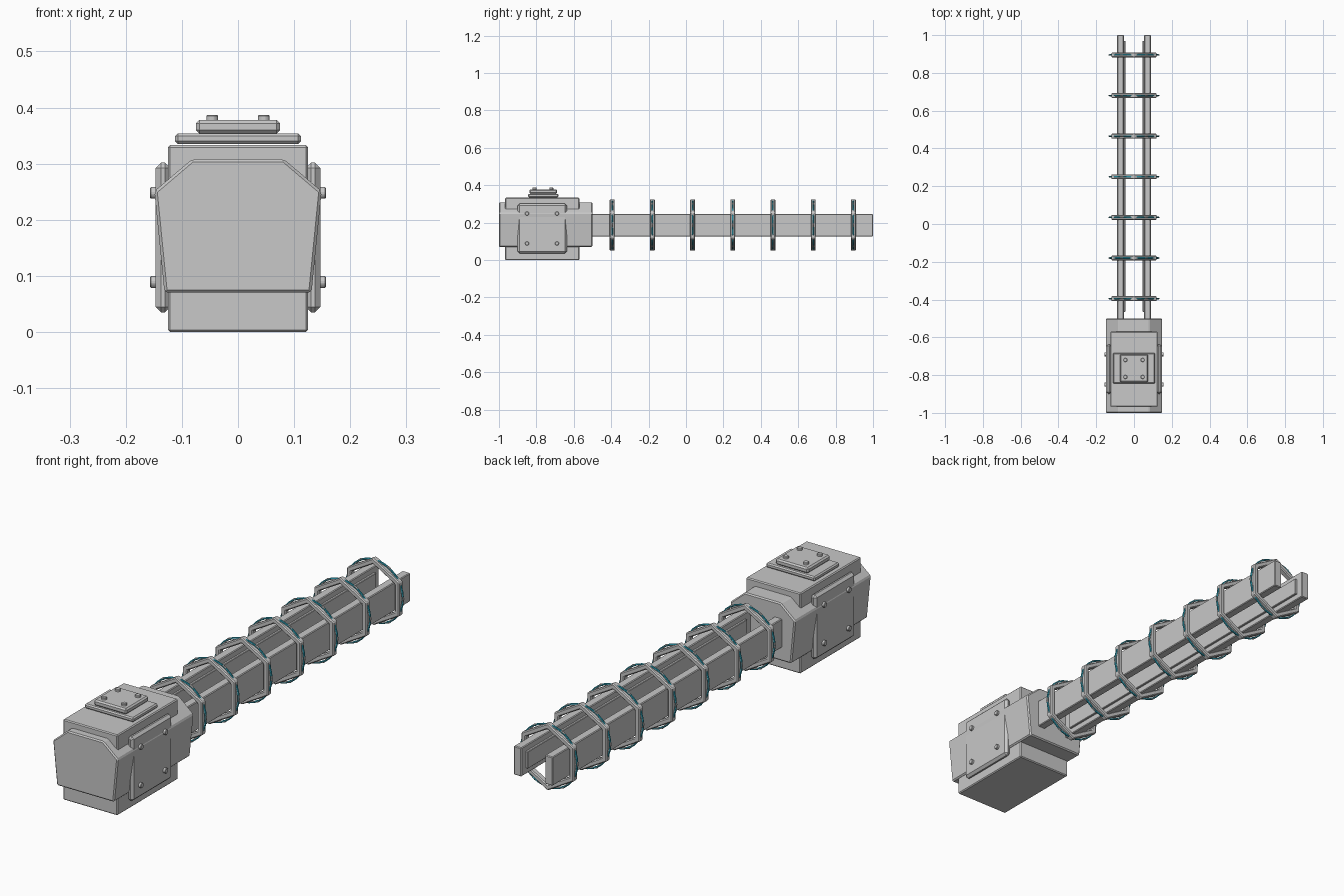
import bpy, math
from mathutils import Matrix

cube = bpy.data.objects.get("Cube")
if cube:
    bpy.data.objects.remove(cube, do_unlink=True)


def material(name, rgb):
    m = bpy.data.materials.new(name)
    m.use_nodes = True
    m.diffuse_color = (*rgb, 1)
    m.node_tree.nodes["Principled BSDF"].inputs["Base Color"].default_value = (*rgb, 1)
    return m


GREY = material("grey metal", (0.58, 0.58, 0.58))
TEAL = material("teal glow", (0.03, 0.42, 0.56))


def finish(ob, name, mat, bevel=0):
    """Name, colour and chamfer a part."""
    ob.name = ob.data.name = name
    ob.data.materials.clear()
    ob.data.materials.append(mat)
    if bevel:
        mod = ob.modifiers.new("chamfer", "BEVEL")
        mod.width, mod.segments = bevel, 1
        mod.limit_method, mod.angle_limit = "ANGLE", math.radians(30)
    return ob


def box(name, x, y, z, bevel):
    """Box spanning the given (low, high) ranges."""
    bpy.ops.mesh.primitive_cube_add(size=1)
    ob = bpy.context.object
    spans = (x, y, z)
    ob.data.transform(Matrix.Translation([sum(s) / 2 for s in spans])
                      @ Matrix.Diagonal([abs(s[1] - s[0]) for s in spans] + [1]))
    return finish(ob, name, GREY, bevel)


def prism(name, loop, y0, y1, bevel, hole=None):
    """Extrude an x-z outline along y, optionally leaving a matching hole."""
    n = len(loop)
    if hole:
        verts = [(x, y, z) for y in (y0, y1) for ring in (loop, hole) for x, z in ring]
        order = [0, n, 3 * n, 2 * n]      # outer front, inner front, inner back, outer back
        faces = [(a + i, a + (i + 1) % n, b + (i + 1) % n, b + i)
                 for a, b in zip(order, order[1:] + order[:1]) for i in range(n)]
    else:
        verts = [(x, y, z) for y in (y0, y1) for x, z in loop]
        faces = [(i, (i + 1) % n, n + (i + 1) % n, n + i) for i in range(n)]
        faces += [tuple(range(n))[::-1], tuple(range(n, 2 * n))]
    me = bpy.data.meshes.new(name)
    me.from_pydata(verts, [], faces)
    ob = bpy.data.objects.new(name, me)
    bpy.context.collection.objects.link(ob)
    bpy.context.view_layer.objects.active = ob
    bpy.ops.object.select_all(action="DESELECT")
    ob.select_set(True)
    bpy.ops.object.mode_set(mode="EDIT")
    bpy.ops.mesh.select_all(action="SELECT")
    bpy.ops.mesh.normals_make_consistent(inside=False)
    bpy.ops.object.mode_set(mode="OBJECT")
    return finish(ob, name, GREY, bevel)


def bolt(name, centre, rotation):
    bpy.ops.mesh.primitive_cylinder_add(vertices=10, radius=0.011, depth=0.03,
                                        location=centre, rotation=rotation)
    return finish(bpy.context.object, name, GREY, 0.002)


def coil(name, mat, y, z, sides, section, radius, thickness):
    bpy.ops.mesh.primitive_torus_add(major_segments=sides, minor_segments=section,
                                     major_radius=radius, minor_radius=thickness,
                                     location=(0, y, z), rotation=(math.pi / 2, 0, 0))
    return finish(bpy.context.object, name, mat)


# Housing: upright core block and the faceted shell around it
box("housing_core", (-0.125, 0.125), (-0.967, -0.57), (0, 0.333), 0.004)
half = [(0.131, 0.07), (0.149, 0.251), (0.082, 0.308)]
prism("housing_shell", half + [(-x, z) for x, z in reversed(half)], -1, -0.5, 0.005)

# Stepped hatch on the roof
box("hatch_base", (-0.112, 0.112), (-0.845, -0.682), (0.335, 0.354), 0.005)
box("hatch_lid", (-0.075, 0.075), (-0.838, -0.69), (0.354, 0.378), 0.006)
for x in (-0.046, 0.046):
    for y in (-0.81, -0.72):
        bolt("hatch_bolt", (x, y, 0.372), (0, 0, 0))

# Side panels with bolts, and the two rails with inner strips
for side, s in (("left", 1), ("right", -1)):
    box(side + "_panel", (s * 0.12, s * 0.147), (-0.9, -0.637), (0.035, 0.302), 0.01)
    for y in (-0.85, -0.69):
        for z in (0.089, 0.248):
            bolt(side + "_panel_bolt", (s * 0.142, y, z), (0, math.pi / 2, 0))
    box(side + "_rail", (s * 0.054, s * 0.089), (-0.53, 1), (0.126, 0.245), 0.003)
    box(side + "_rail_strip", (s * 0.045, s * 0.06), (-0.465, 0.97), (0.15, 0.221), 0.002)

# Hexagonal bands, each with a faceted hoop and a thin teal line through it
MID = 0.187


def hexagon(radius):
    return [(radius * math.sin(i * math.pi / 3), MID + radius * math.cos(i * math.pi / 3))
            for i in range(6)]


for i in range(7):
    y = -0.395 + 0.215 * i
    prism("band", hexagon(0.139), y - 0.013, y + 0.013, 0.004, hexagon(0.115))
    coil("hoop", GREY, y, MID, 12, 6, 0.131, 0.004)
    coil("glow_line", TEAL, y, MID, 32, 8, 0.129, 0.004)
